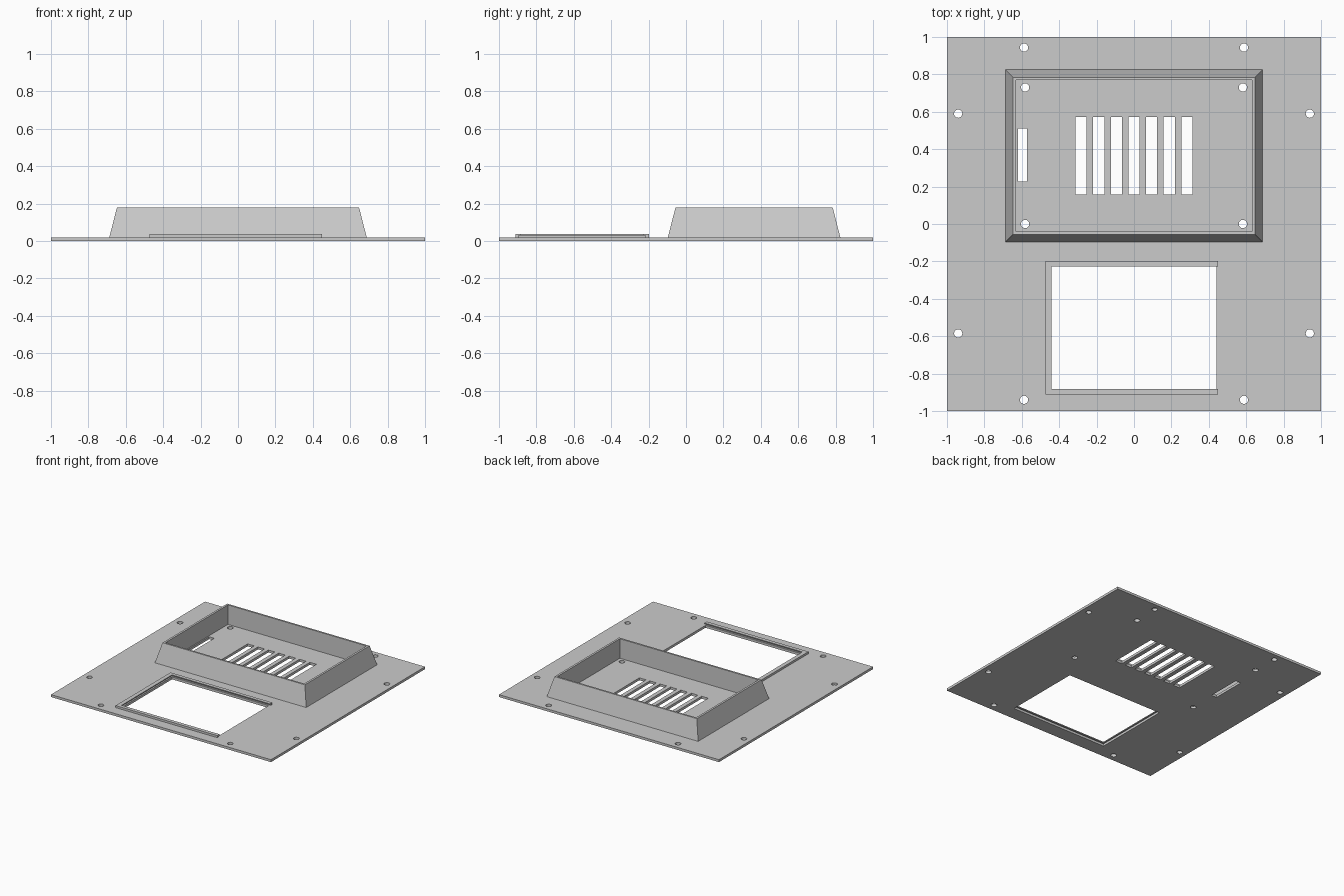
import bpy, bmesh, math

cube = bpy.data.objects.get("Cube")
if cube:
    bpy.data.objects.remove(cube, do_unlink=True)

grey = bpy.data.materials.new("plain grey")
grey.use_nodes = True
colour = (0.6, 0.6, 0.6, 1)
grey.diffuse_color = colour
grey.node_tree.nodes["Principled BSDF"].inputs["Base Color"].default_value = colour


def add_mesh(name, bm):
    """Clean up a bmesh and link it as a flat-shaded object."""
    bmesh.ops.remove_doubles(bm, verts=bm.verts, dist=1e-5)
    bmesh.ops.recalc_face_normals(bm, faces=bm.faces)
    for face in bm.faces:
        face.smooth = False
        face.material_index = 0
    mesh = bpy.data.meshes.new(name)
    bm.to_mesh(mesh)
    bm.free()
    mesh.materials.clear()
    mesh.materials.append(grey)
    obj = bpy.data.objects.new(name, mesh)
    bpy.context.collection.objects.link(obj)
    return obj


def rect(x0, x1, y0, y1):
    return [(x0, y0), (x1, y0), (x1, y1), (x0, y1)]


def circle(cx, cy, r=0.022, n=24):
    return [(cx + r * math.cos(math.tau * i / n), cy + r * math.sin(math.tau * i / n))
            for i in range(n)]


def sheet(name, outlines, z0, z1):
    """Extrude a filled flat outline; later outlines become holes."""
    curve = bpy.data.curves.new(name + "_outline", "CURVE")
    curve.dimensions = "2D"
    curve.fill_mode = "BOTH"
    curve.extrude = (z1 - z0) / 2
    for points in outlines:
        spline = curve.splines.new("POLY")
        spline.points.add(len(points) - 1)
        for point, (x, y) in zip(spline.points, points):
            point.co = (x, y, 0, 1)
        spline.use_cyclic_u = True
    helper = bpy.data.objects.new(name + "_outline", curve)
    bpy.context.collection.objects.link(helper)
    graph = bpy.context.evaluated_depsgraph_get()
    mesh = bpy.data.meshes.new_from_object(helper.evaluated_get(graph))
    bm = bmesh.new()
    bm.from_mesh(mesh)
    bmesh.ops.translate(bm, verts=bm.verts, vec=(0, 0, (z0 + z1) / 2))
    bpy.data.objects.remove(helper, do_unlink=True)
    bpy.data.curves.remove(curve)
    bpy.data.meshes.remove(mesh)
    return add_mesh(name, bm)


def bracket(x0, x1, y0, y1, inner_x, inner_y0, inner_y1):
    """Three-sided rim outline, open towards +x."""
    return [(x0, y0), (x1, y0), (x1, inner_y0), (inner_x, inner_y0),
            (inner_x, inner_y1), (x1, inner_y1), (x1, y1), (x0, y1)]


# Base plate with window, vents, side slot and screw holes
PLATE = 0.02
holes = [rect(-0.44, 0.44, -0.882, -0.228), rect(-0.62, -0.573, 0.227, 0.51)]
for i in range(-3, 4):
    x = i * 0.0943
    holes.append(rect(x - 0.03, x + 0.03, 0.158, 0.572))
for side in (-1, 1):
    for x, y in ((0.588, 0.943), (0.588, -0.94), (0.94, 0.59), (0.94, -0.585),
                 (0.582, 0.73), (0.582, 0)):
        holes.append(circle(side * x, y))
sheet("base_plate", [rect(-1, 1, -1, 1)] + holes, 0, PLATE)

# Raised frame: sloping outside, upright inside
CENTRE_Y = 0.364
bm = bmesh.new()
rings = []
for hx, hy, z in ((0.688, 0.461, PLATE), (0.647, 0.42, 0.18),
                  (0.63, 0.405, 0.18), (0.63, 0.405, PLATE)):
    rings.append([bm.verts.new((x, y, z))
                  for x, y in rect(-hx, hx, CENTRE_Y - hy, CENTRE_Y + hy)])
for k in range(4):
    a, b = rings[k], rings[(k + 1) % 4]
    for i in range(4):
        j = (i + 1) % 4
        bm.faces.new((a[i], a[j], b[j], b[i]))
add_mesh("raised_frame", bm)

# Window rim: spacer below, overhanging lip above, leaving a slide-in groove
sheet("window_rim_spacer",
      [bracket(-0.474, 0.45, -0.912, -0.199, -0.456, -0.895, -0.216)], PLATE, 0.03)
sheet("window_rim_lip",
      [bracket(-0.474, 0.45, -0.912, -0.199, -0.44, -0.882, -0.228)], 0.03, 0.037)
